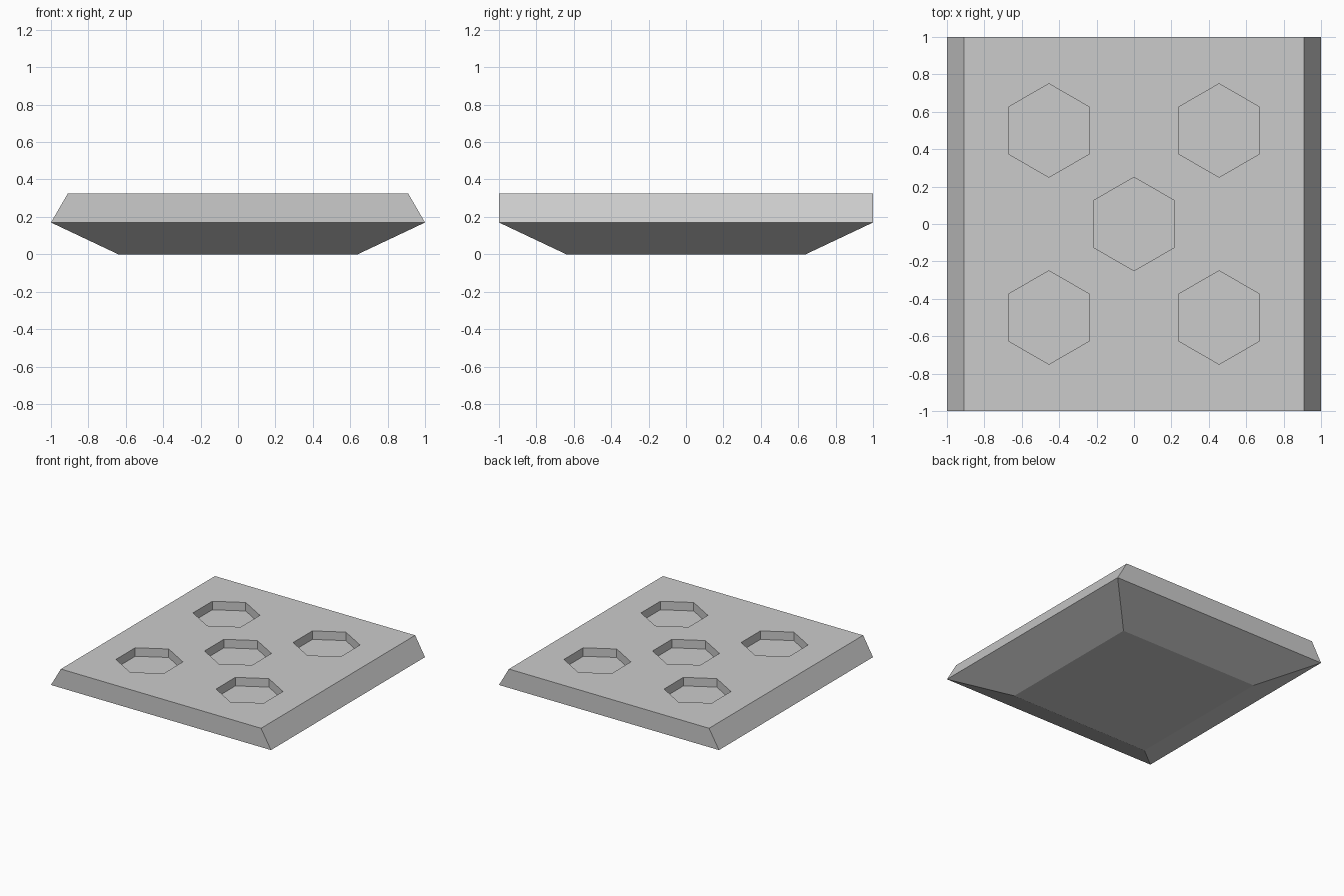
import bpy, bmesh
from math import cos, sin, radians

if "Cube" in bpy.data.objects:
    bpy.data.objects.remove(bpy.data.objects["Cube"])

TOP = 0.325
DEPTH = 0.07


def make_object(name, bm):
    bmesh.ops.recalc_face_normals(bm, faces=bm.faces)
    mesh = bpy.data.meshes.new(name)
    bm.to_mesh(mesh)
    bm.free()
    obj = bpy.data.objects.new(name, mesh)
    bpy.context.collection.objects.link(obj)
    return obj


def loft(bm, rings):
    """Join equal-sized rings of points into a closed solid."""
    loops = [[bm.verts.new(p) for p in ring] for ring in rings]
    n = len(loops[0])
    for a, b in zip(loops, loops[1:]):
        for i in range(n):
            j = (i + 1) % n
            bm.faces.new((a[i], a[j], b[j], b[i]))
    bm.faces.new(loops[0][::-1])
    bm.faces.new(loops[-1])


def rectangle(hx, hy, z):
    return [(-hx, -hy, z), (hx, -hy, z), (hx, hy, z), (-hx, hy, z)]


def hexagon(cx, cy, r, z):
    angles = [radians(30 + 60 * i) for i in range(6)]
    return [(cx + r * cos(a), cy + r * sin(a), z) for a in angles]


# Tile body: tapered underside, sides sloping inward along x only
bm = bmesh.new()
loft(bm, [rectangle(0.64, 0.64, 0), rectangle(1, 1, 0.17), rectangle(0.91, 1, TOP)])
tile = make_object("tile", bm)

# Five hexagonal pockets in the top face
bm = bmesh.new()
centres = [(0, 0)] + [(x, y) for x in (-0.455, 0.455) for y in (-0.5, 0.5)]
for cx, cy in centres:
    loft(bm, [hexagon(cx, cy, 0.25, TOP - DEPTH), hexagon(cx, cy, 0.25, TOP + 0.1)])
cutter = make_object("pocket_cutter", bm)
cutter.hide_render = True
cutter.hide_viewport = True

cut = tile.modifiers.new("pockets", 'BOOLEAN')
cut.operation = 'DIFFERENCE'
cut.solver = 'EXACT'
cut.object = cutter
